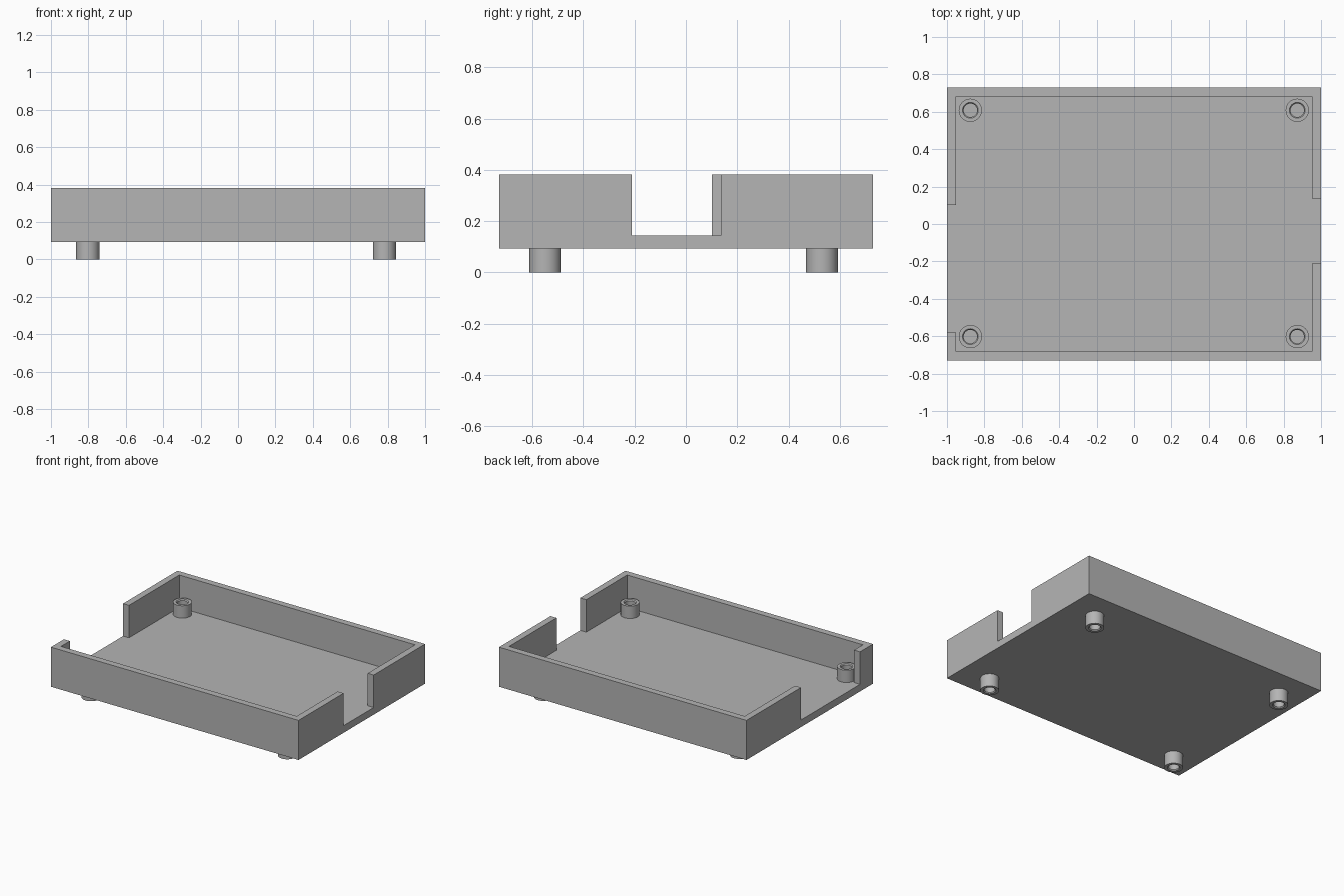
import bpy, bmesh
from math import pi, radians
from mathutils import Vector

if "Cube" in bpy.data.objects:
    bpy.data.objects.remove(bpy.data.objects["Cube"], do_unlink=True)

grey = bpy.data.materials.new("plain_grey")
grey.use_nodes = True
grey.diffuse_color = (0.46, 0.46, 0.46, 1)
grey.node_tree.nodes["Principled BSDF"].inputs["Base Color"].default_value = grey.diffuse_color

BASE, FLOOR, RIM = 0.093, 0.145, 0.382
HALF_X, HALF_Y, WALL = 1.0, 0.73, 0.048


def finish(name, bm):
    bmesh.ops.recalc_face_normals(bm, faces=bm.faces)
    mesh = bpy.data.meshes.new(name)
    bm.to_mesh(mesh)
    bm.free()
    mesh.materials.append(grey)
    obj = bpy.data.objects.new(name, mesh)
    bpy.context.collection.objects.link(obj)
    return obj


def select(obj):
    bpy.ops.object.select_all(action='DESELECT')
    obj.select_set(True)
    bpy.context.view_layer.objects.active = obj


def box(name, low, high):
    low, high = Vector(low), Vector(high)
    bm = bmesh.new()
    bmesh.ops.create_cube(bm, size=1)
    for v in bm.verts:
        v.co = (low + high) / 2 + v.co * (high - low)
    return finish(name, bm)


def cut(target, cutter):
    cutter.hide_render = True
    mod = target.modifiers.new("cut", 'BOOLEAN')
    mod.operation, mod.solver, mod.object = 'DIFFERENCE', 'EXACT', cutter
    select(target)
    bpy.ops.object.modifier_apply(modifier=mod.name)
    bpy.data.objects.remove(cutter, do_unlink=True)


def socket_post(name, x, y, root, tip):
    """Round post with a blind, slightly chamfered hole in its tip."""
    lip = 0.007 if tip > root else -0.007
    profile = [(0.062, root), (0.062, tip), (0.042, tip),
               (0.036, tip - lip), (0.036, root), (0, root)]
    bm = bmesh.new()
    verts = [bm.verts.new((r, 0, z)) for r, z in profile]
    edges = [bm.edges.new(pair) for pair in zip(verts, verts[1:])]
    bmesh.ops.spin(bm, geom=verts + edges, cent=(0, 0, 0), axis=(0, 0, 1),
                   angle=2 * pi, steps=40)
    bmesh.ops.remove_doubles(bm, verts=bm.verts, dist=0.0005)
    bmesh.ops.translate(bm, verts=bm.verts, vec=(x, y, 0))
    # Close the root so the post is solid
    rim = [e for e in bm.edges if e.is_boundary]
    if rim:
        bmesh.ops.holes_fill(bm, edges=rim, sides=0)
    obj = finish(name, bm)
    select(obj)
    bpy.ops.object.shade_smooth_by_angle(angle=radians(30))


# Tray: solid block, hollowed out, with an opening in each end wall
tray = box("tray", (-HALF_X, -HALF_Y, BASE), (HALF_X, HALF_Y, RIM))
in_x, in_y, above = HALF_X - WALL, HALF_Y - WALL, RIM + 0.1
cut(tray, box("cavity_cutter", (-in_x, -in_y, FLOOR), (in_x, in_y, above)))
cut(tray, box("left_opening_cutter", (0.8, -0.21, FLOOR), (1.1, 0.137, above)))
cut(tray, box("right_opening_cutter", (-1.1, -0.58, FLOOR), (-0.8, 0.102, above)))

# Screw posts inside the corners and feet under the floor
for side, post_x, foot_x in (("left", 0.873, 0.783), ("right", -0.875, -0.803)):
    for end, post_y, foot_y in (("front", -0.602, -0.55), ("back", 0.608, 0.53)):
        socket_post(f"{end}_{side}_screw_post", post_x, post_y, FLOOR - 0.001, 0.235)
        socket_post(f"{end}_{side}_foot", foot_x, foot_y, BASE + 0.001, 0)
